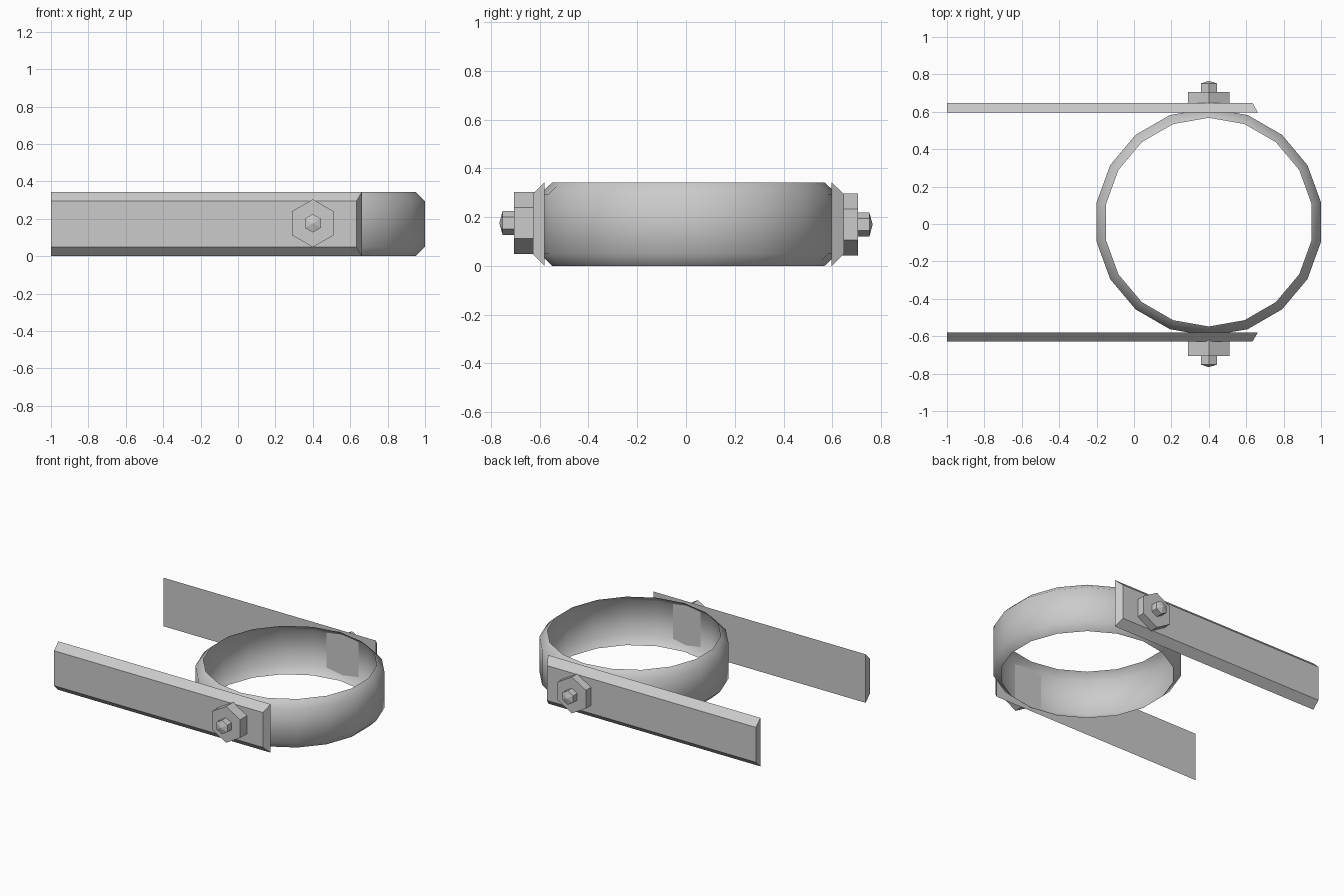
import bpy, bmesh, math

if "Cube" in bpy.data.objects:
    bpy.data.objects.remove(bpy.data.objects["Cube"])

CX, H = 0.4, 0.343


def make(name, verts, faces, smooth=False):
    mesh = bpy.data.meshes.new(name)
    bm = bmesh.new()
    vs = [bm.verts.new(v) for v in verts]
    for f in faces:
        bm.faces.new([vs[i] for i in f])
    bmesh.ops.recalc_face_normals(bm, faces=bm.faces)
    for f in bm.faces:
        f.smooth = smooth
    bm.to_mesh(mesh)
    bm.free()
    ob = bpy.data.objects.new(name, mesh)
    bpy.context.collection.objects.link(ob)
    return ob


def loft(name, rings, closed=True, smooth=False):
    """Join equal-length loops of points; optionally cap both ends."""
    n = len(rings[0])
    faces = [(r * n + i, r * n + (i + 1) % n, (r + 1) * n + (i + 1) % n, (r + 1) * n + i)
             for r in range(len(rings) - 1) for i in range(n)]
    if closed:
        faces += [tuple(range(n)), tuple(range((len(rings) - 1) * n, len(rings) * n))]
    return make(name, [p for ring in rings for p in ring], faces, smooth)


def hexagon(r, y, cz):
    return [(CX + r * math.sin(math.radians(60 * i)), y,
             cz + r * math.cos(math.radians(60 * i))) for i in range(6)]


# Ring band: thin open sheet with bevelled rims, 18 sides
profile = [(0.558, 0), (0.609, 0.049), (0.609, 0.295), (0.558, H)]
loft("ring_band", [[(CX + r * math.cos(math.radians(10 + 20 * i)),
                     0.01 + r * math.sin(math.radians(10 + 20 * i)), z)
                    for i in range(18)] for r, z in profile], closed=False, smooth=True)

# Each side: bevelled strap, hex nut, pointed hex bolt
for side, s, y_in, y_out, cz in (("front", -1, 0.58, 0.628, 0.176),
                                 ("back", 1, 0.597, 0.647, 0.17)):
    loft(side + "_strap", [
        [(-1, s * y_in, 0), (0.662, s * y_in, 0), (0.662, s * y_in, H), (-1, s * y_in, H)],
        [(-1, s * y_out, 0.048), (0.634, s * y_out, 0.048),
         (0.634, s * y_out, 0.295), (-1, s * y_out, 0.295)]])
    loft(side + "_nut", [hexagon(0.128, s * (y_out - 0.01), cz), hexagon(0.128, s * 0.705, cz)])
    loft(side + "_bolt", [hexagon(0.049, s * 0.69, cz), hexagon(0.049, s * 0.752, cz),
                          hexagon(0.002, s * 0.765, cz)])
